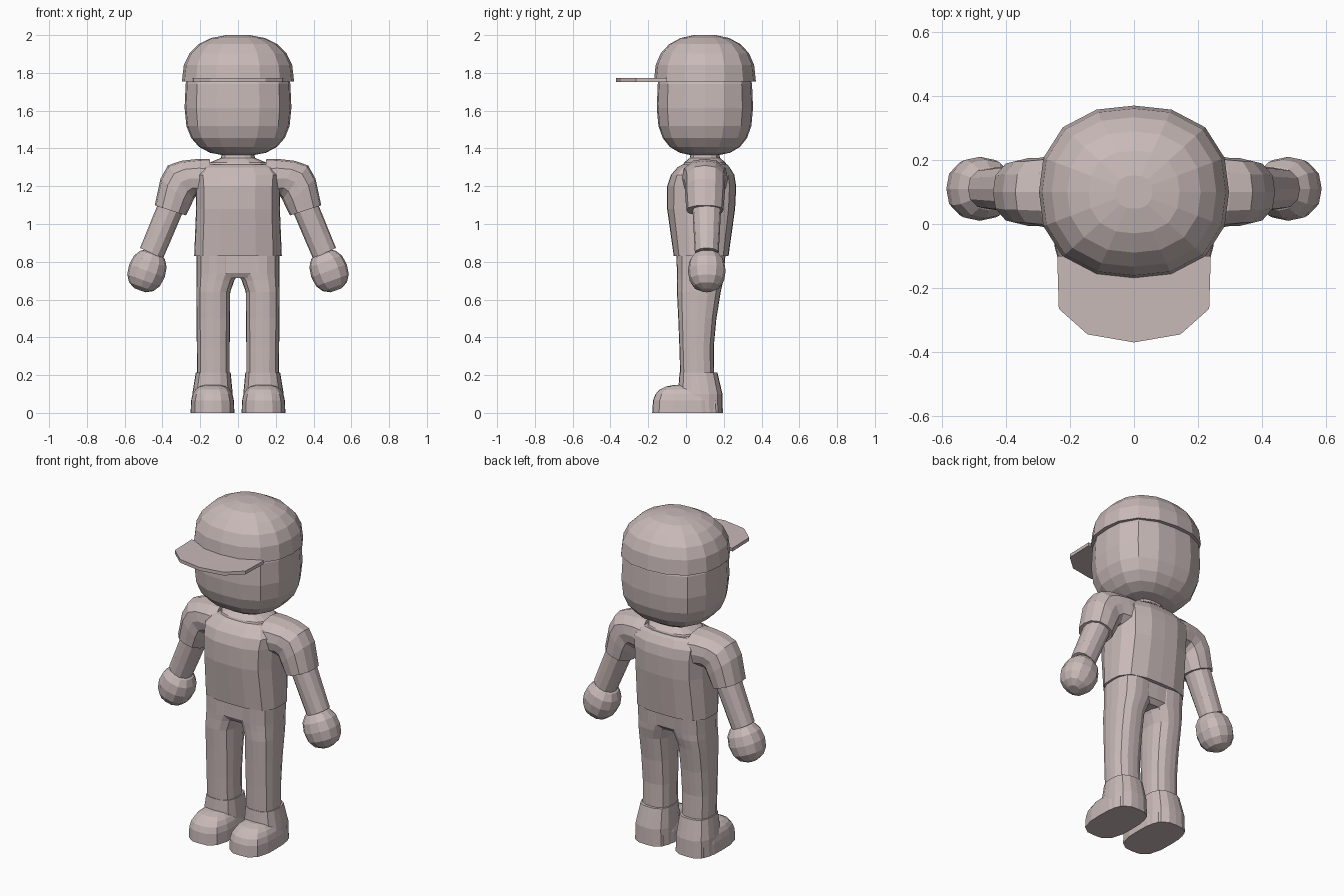
import bpy, bmesh, math
from mathutils import Matrix, Vector

cube = bpy.data.objects.get("Cube")
if cube:
    bpy.data.objects.remove(cube)

clay = bpy.data.materials.new("pale_clay")
clay.use_nodes = True
clay.diffuse_color = (0.58, 0.49, 0.48, 1)
clay.node_tree.nodes["Principled BSDF"].inputs["Base Color"].default_value = clay.diffuse_color

DEPTH = 0.1  # depth of the body's centre line


def finish(name, bm):
    """Turn a bmesh into a named object in the single colour."""
    bmesh.ops.recalc_face_normals(bm, faces=bm.faces)
    mesh = bpy.data.meshes.new(name)
    bm.to_mesh(mesh)
    bm.free()
    mesh.materials.append(clay)
    obj = bpy.data.objects.new(name, mesh)
    bpy.context.collection.objects.link(obj)


def ring(z, width, depth, x=0, y=DEPTH, tilt=0):
    """A cross-section: half width, half depth, centre and sideways tilt in degrees."""
    return Vector((x, y, z)), width, depth, math.radians(tilt)


def loft(name, rings, sides=16, power=2.8, mirror=1):
    """Skin a stack of rounded-square cross-sections."""
    bm = bmesh.new()
    loops = []
    for centre, width, depth, tilt in rings:
        across = Vector((math.cos(tilt), 0, math.sin(tilt))) * width
        loop = []
        for i in range(sides):
            angle = math.tau * i / sides
            c, s = math.cos(angle), math.sin(angle)
            radius = (abs(c) ** power + abs(s) ** power) ** (-1 / power)
            point = centre + across * c * radius + Vector((0, depth * s * radius, 0))
            point.x *= mirror
            loop.append(bm.verts.new(point))
        loops.append(loop)
    for low, high in zip(loops, loops[1:]):
        for i in range(sides):
            j = (i + 1) % sides
            bm.faces.new((low[i], low[j], high[j], high[i]))
    bm.faces.new(loops[0])
    bm.faces.new(loops[-1])
    finish(name, bm)


def dome(name, centre, half, start, end, steps, power=2.8, tilt=0, sides=16, mirror=1):
    """Skin part of a boxy ellipsoid between two latitudes in degrees."""
    turn = Matrix.Rotation(-math.radians(tilt), 3, "Y")
    rings = []
    for k in range(steps + 1):
        latitude = math.radians(start + (end - start) * k / steps)
        s, c = math.sin(latitude), math.cos(latitude)
        height = math.copysign(abs(s) ** (2 / power), s)
        spread = c ** (2 / power)
        middle = Vector(centre) + turn @ Vector((0, 0, half[2] * height))
        rings.append((middle, half[0] * spread, half[1] * spread, math.radians(tilt)))
    loft(name, rings, sides, power, mirror)


# Head and cap
dome("head", (0, DEPTH, 1.64), (.283, .255, .28), -82, 30, 7)
dome("cap_crown", (0, DEPTH, 1.755), (.297, .27, .248), 0, 82, 5, power=2.4)

# Cap brim: flat extruded outline
half_outline = [(.24, -.1), (.235, -.265), (.145, -.345)]
outline = half_outline + [(0, -.37)] + [(-x, y) for x, y in reversed(half_outline)]
bm = bmesh.new()
base = bm.faces.new([bm.verts.new((x, y, 1.752)) for x, y in outline])
extruded = bmesh.ops.extrude_face_region(bm, geom=[base])["geom"]
top_verts = [v for v in extruded if isinstance(v, bmesh.types.BMVert)]
bmesh.ops.translate(bm, vec=(0, 0, .02), verts=top_verts)
finish("cap_brim", bm)

# Neck flares out to the collar
loft("neck", [
    ring(z=1.27, width=.175, depth=.13),
    ring(z=1.325, width=.15, depth=.11),
    ring(z=1.35, width=.09, depth=.08),
    ring(z=1.4, width=.08, depth=.07)])

# Shirt swells toward the chest, then closes in at the collar
loft("shirt_body", [
    ring(z=.83, width=.232, depth=.145, y=.08),
    ring(z=1.08, width=.222, depth=.18, y=.08),
    ring(z=1.2, width=.225, depth=.183, y=.083),
    ring(z=1.26, width=.23, depth=.168, y=.088),
    ring(z=1.3, width=.2, depth=.138, y=.093),
    ring(z=1.315, width=.175, depth=.118)], power=3.2)

# Hips bridge the two trouser legs
loft("hips", [
    ring(z=.715, width=.19, depth=.1, y=.07),
    ring(z=.74, width=.215, depth=.12, y=.075),
    ring(z=.86, width=.215, depth=.127, y=.08)], power=3.2)

for side, mirror in (("left", 1), ("right", -1)):
    # Sleeve bends from the shoulder down to the cuff
    loft(side + "_sleeve", [
        ring(x=.14, z=1.232, width=.113, depth=.125, tilt=85),
        ring(x=.205, z=1.242, width=.103, depth=.12, tilt=87),
        ring(x=.262, z=1.24, width=.102, depth=.112, tilt=68),
        ring(x=.303, z=1.22, width=.113, depth=.106, tilt=53),
        ring(x=.33, z=1.168, width=.108, depth=.106, tilt=42),
        ring(x=.358, z=1.072, width=.087, depth=.098, tilt=18)],
        sides=12, power=2.4, mirror=mirror)

    # Bare arm and rounded mitten hand
    loft(side + "_arm", [
        ring(x=.343, z=1.12, width=.07, depth=.078, tilt=18, y=.11),
        ring(x=.42, z=.935, width=.068, depth=.068, tilt=22, y=.11),
        ring(x=.458, z=.845, width=.067, depth=.063, tilt=25, y=.11)],
        sides=12, power=2.3, mirror=mirror)
    dome(side + "_hand", (.482, .11, .752), (.1, .1, .113), -75, 75, 6,
         power=2.3, tilt=20, sides=12, mirror=mirror)

    # Trouser leg widens inward at the crotch
    loft(side + "_leg", [
        ring(x=.13, z=.17, width=.086, depth=.09, y=.06),
        ring(x=.131, z=.35, width=.087, depth=.091, y=.056),
        ring(x=.131, z=.5, width=.089, depth=.101, y=.06),
        ring(x=.131, z=.64, width=.09, depth=.116, y=.068),
        ring(x=.12, z=.7, width=.1, depth=.122, y=.075),
        ring(x=.11, z=.735, width=.11, depth=.124, y=.076),
        ring(x=.11, z=.86, width=.11, depth=.131, y=.08)], mirror=mirror)

    # Boot: long rounded foot and an ankle shaft
    dome(side + "_boot_foot", (.135, .008, 0), (.116, .187, .15), 0, 78, 5,
         power=3.2, mirror=mirror)
    loft(side + "_boot_ankle", [
        ring(x=.135, z=0, width=.11, depth=.12, y=.075),
        ring(x=.135, z=.1, width=.107, depth=.118, y=.075),
        ring(x=.131, z=.215, width=.092, depth=.1, y=.066)], mirror=mirror)
